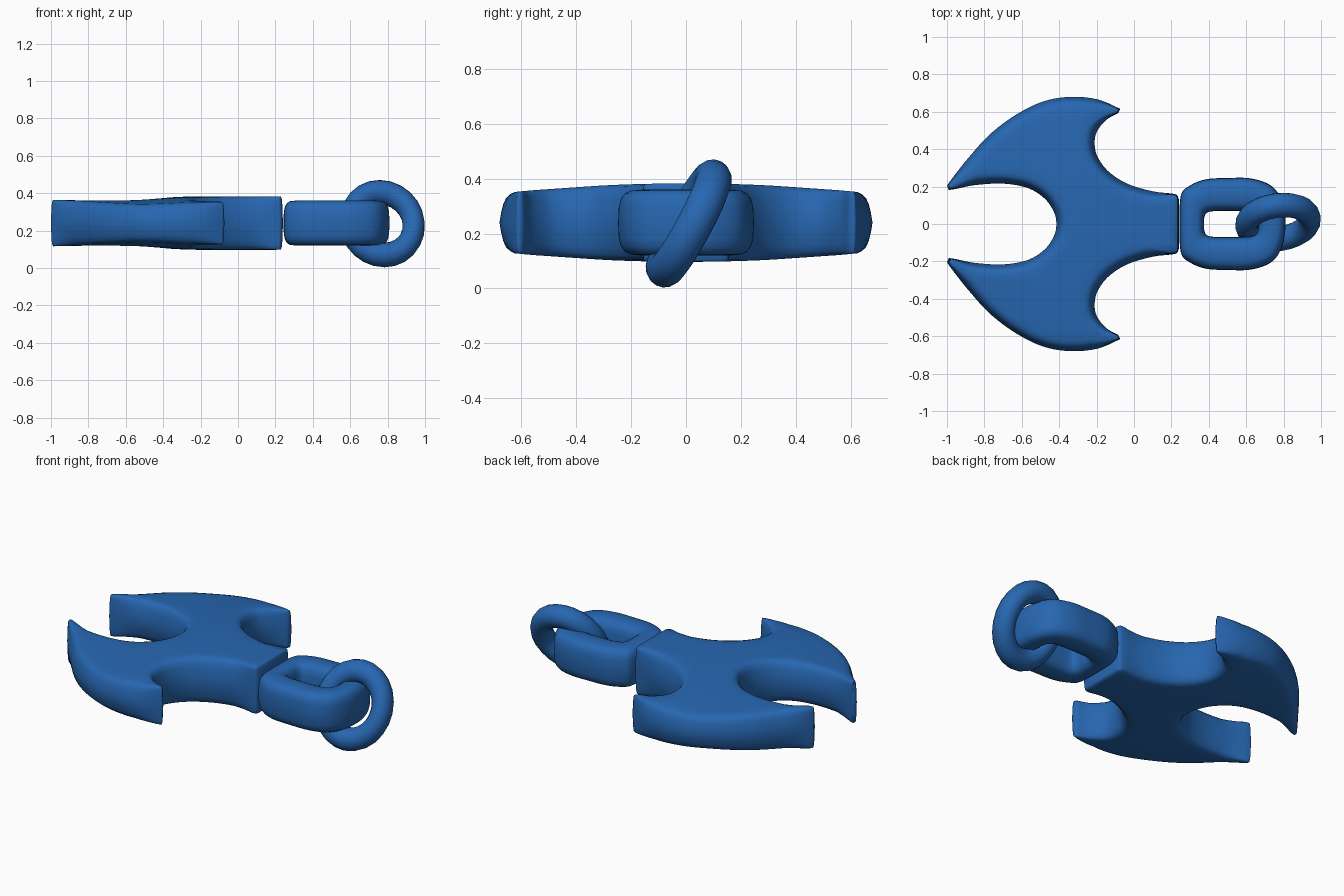
import bpy, bmesh, math
from mathutils import Vector
from mathutils.geometry import delaunay_2d_cdt

if "Cube" in bpy.data.objects:
    bpy.data.objects.remove(bpy.data.objects["Cube"])

blue = bpy.data.materials.new("blue")
blue.diffuse_color = (0.02, 0.135, 0.44, 1)
blue.use_nodes = True
blue.node_tree.nodes["Principled BSDF"].inputs["Base Color"].default_value = blue.diffuse_color
MID_Z = 0.24


def spline(pts, steps=6, closed=False):
    """Catmull-Rom curve through 2D points."""
    p = [Vector(q) for q in pts]
    n = len(p)
    out = []
    for i in range(n if closed else n - 1):
        if closed:
            a, b, c, d = (p[(i + k) % n] for k in (-1, 0, 1, 2))
        else:
            a, b, c, d = p[max(i - 1, 0)], p[i], p[i + 1], p[min(i + 2, n - 1)]
        for s in range(steps):
            t = s / steps
            out.append(0.5 * (2 * b + (c - a) * t + (2 * a - 5 * b + 4 * c - d) * t ** 2
                              + (3 * b - a - 3 * c + d) * t ** 3))
    if not closed:
        out.append(p[-1])
    return out


def mirrored(pts):
    return [Vector((p[0], -p[1])) for p in reversed(pts)]


def finish(bm, name):
    bmesh.ops.remove_doubles(bm, verts=bm.verts, dist=0.0004)
    bmesh.ops.recalc_face_normals(bm, faces=bm.faces)
    for f in bm.faces:
        f.smooth = True
    me = bpy.data.meshes.new(name)
    bm.to_mesh(me)
    bm.free()
    me.materials.append(blue)
    ob = bpy.data.objects.new(name, me)
    bpy.context.collection.objects.link(ob)
    return ob


def bridge(bm, a, b):
    for i in range(len(a)):
        j = (i + 1) % len(a)
        bm.faces.new((a[i], a[j], b[j], b[i]))


# --- Blade-shaped body: outline, rounded rim layers, domed caps ---
neck = spline([(0.24, 0.13), (0.23, 0.155), (0.2, 0.163), (0.1, 0.175), (-0.03, 0.213),
               (-0.13, 0.275), (-0.19, 0.35), (-0.21, 0.42), (-0.2, 0.49), (-0.15, 0.555),
               (-0.085, 0.593)])
wing = spline([(-0.073, 0.615), (-0.19, 0.665), (-0.33, 0.68), (-0.48, 0.657), (-0.63, 0.585),
               (-0.77, 0.48), (-0.88, 0.36), (-0.96, 0.26), (-1.0, 0.205)])
notch_half = [(-0.99, 0.182), (-0.95, 0.188), (-0.85, 0.208), (-0.7, 0.216), (-0.57, 0.193),
              (-0.48, 0.138), (-0.43, 0.068), (-0.415, 0)]
notch = spline(notch_half + mirrored(notch_half)[1:])
outline = neck + wing + notch + mirrored(wing) + mirrored(neck)
tips = [Vector(t) for t in ((-0.08, 0.605), (-0.995, 0.193), (0.235, 0.15))]


def half_height(p):
    drop = min(max((-p[0] - 0.2) / 0.4, 0), 1)
    return 0.143 - 0.08 * p[1] ** 2 - 0.016 * drop * drop * (3 - 2 * drop)


def inset(amount):
    out = []
    n = len(outline)
    for i, p in enumerate(outline):
        t1 = (p - outline[i - 1]).normalized()
        t2 = (outline[(i + 1) % n] - p).normalized()
        t = (t1 + t2).normalized()
        near = min((Vector((p.x, abs(p.y))) - q).length for q in tips)
        scale = min(max(near * 6, 0.2), 1)      # narrower rim at the points
        out.append(p + Vector((-t.y, t.x)) * amount * scale)
    return out


profile = [(0.058, 1), (0.038, 0.955), (0.024, 0.85), (0.014, 0.65), (0.006, 0.35), (0, 0)]
layers = [(w, f) for w, f in profile] + [(w, -f) for w, f in reversed(profile[:-1])]
bm = bmesh.new()
loops = []
for w, f in layers:
    loops.append([bm.verts.new((p.x, p.y, MID_Z + f * half_height(p))) for p in inset(w)])
for a, b in zip(loops, loops[1:]):
    bridge(bm, a, b)

cap = inset(0.058)
n = len(cap)
grid = []
for i in range(-20, 6):
    for j in range(-14, 15):
        g = Vector((i * 0.05, j * 0.05))
        if min((g - q).length for q in cap) > 0.025:
            grid.append(g)
cv, _, cf, *_ = delaunay_2d_cdt(cap + grid, [(i, (i + 1) % n) for i in range(n)],
                                [list(range(n))], 1, 1e-5)
used = sorted({i for f in cf for i in f})
for side in (1, -1):
    vs = {i: bm.verts.new((cv[i].x, cv[i].y, MID_Z + side * half_height(cv[i]))) for i in used}
    for f in cf:
        bm.faces.new([vs[i] for i in f])
finish(bm, "blade_body")

# --- Chunky link: rounded section lofted between outer and inner outlines ---
outer_half = [(0.81, 0), (0.795, 0.11), (0.74, 0.2), (0.63, 0.243), (0.5, 0.246), (0.38, 0.238),
              (0.29, 0.2), (0.25, 0.15), (0.243, 0)]
inner_half = [(0.665, 0), (0.662, 0.035), (0.645, 0.06), (0.6, 0.068), (0.5, 0.07), (0.43, 0.069),
              (0.39, 0.06), (0.376, 0.035), (0.375, 0)]
outer = spline(outer_half + mirrored(outer_half)[1:-1], 5, True)
inner = spline(inner_half + mirrored(inner_half)[1:-1], 5, True)
bm = bmesh.new()
SEG = 20
rings = []
for k in range(SEG):
    a = 2 * math.pi * k / SEG
    c, s = math.cos(a), math.sin(a)
    c = math.copysign(abs(c) ** 0.6, c)
    s = math.copysign(abs(s) ** 0.6, s)
    rings.append([bm.verts.new((*((o + i) / 2 + (o - i) / 2 * c), MID_Z + 0.12 * s))
                  for o, i in zip(outer, inner)])
for k in range(SEG):
    bridge(bm, rings[k], rings[(k + 1) % SEG])
finish(bm, "wide_link")

# --- Tilted round ring threaded through the link ---
bpy.ops.mesh.primitive_torus_add(major_segments=24, minor_segments=16, major_radius=0.19,
                                 minor_radius=0.066, location=(0.77, 0.01, 0.237),
                                 rotation=(math.radians(62), 0, math.radians(8)))
ring = bpy.context.object
ring.name = "end_ring"
ring.scale = (0.9, 1, 1)
ring.data.materials.append(blue)
bpy.ops.object.shade_smooth()
